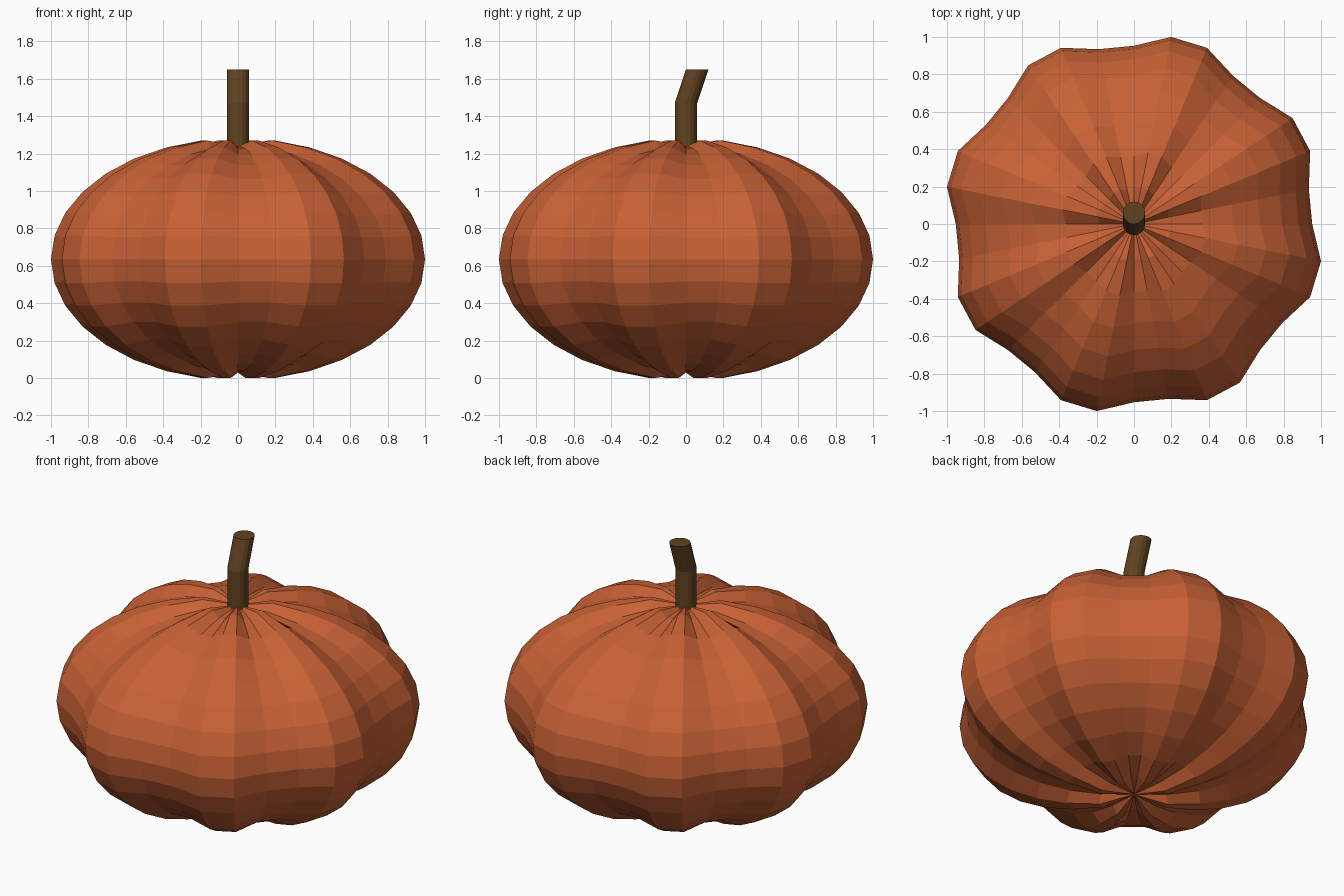
import bpy, bmesh, math

if "Cube" in bpy.data.objects:
    bpy.data.objects.remove(bpy.data.objects["Cube"])


def finish(bm, name, color):
    """Turn a bmesh into a flat-shaded, coloured object."""
    bmesh.ops.recalc_face_normals(bm, faces=bm.faces)
    mesh = bpy.data.meshes.new(name)
    bm.to_mesh(mesh)
    bm.free()
    mat = bpy.data.materials.new(name + "_color")
    mat.diffuse_color = color
    mat.use_nodes = True
    mat.node_tree.nodes["Principled BSDF"].inputs["Base Color"].default_value = mat.diffuse_color
    mesh.materials.append(mat)
    obj = bpy.data.objects.new(name, mesh)
    bpy.context.collection.objects.link(obj)
    return obj


# Pumpkin body: squashed 32 x 16 sphere, eight lobes pushed out from the centre
HIGH, LOW, SQUASH, MID_Z = 1.0195, 0.953, 0.635, 0.635
SEGMENTS, RINGS = 32, 16
bm = bmesh.new()


def body_point(ring, seg):
    lat = math.pi * ring / RINGS
    ang = 2 * math.pi * seg / SEGMENTS
    # two raised columns, then two sunken columns
    s = HIGH if seg % 4 in (2, 3) and 0 < ring < RINGS else LOW
    return (s * math.sin(lat) * math.cos(ang),
            s * math.sin(lat) * math.sin(ang),
            MID_Z - s * SQUASH * math.cos(lat))


bottom = bm.verts.new(body_point(0, 0))
rings = [[bm.verts.new(body_point(r, s)) for s in range(SEGMENTS)]
         for r in range(1, RINGS)]
top = bm.verts.new(body_point(RINGS, 0))
for i in range(SEGMENTS):
    j = (i + 1) % SEGMENTS
    bm.faces.new((bottom, rings[0][j], rings[0][i]))
    for a, b in zip(rings, rings[1:]):
        bm.faces.new((a[i], a[j], b[j], b[i]))
    bm.faces.new((rings[-1][i], rings[-1][j], top))
finish(bm, "pumpkin_body", (0.58, 0.12, 0.036, 1))

# Stem: upright tube that leans back at its upper half
bm = bmesh.new()
SIDES, RADIUS = 16, 0.06
path = [(0, 1.2), (0, 1.47), (0.06, 1.65)]
loops = [[bm.verts.new((RADIUS * math.cos(2 * math.pi * k / SIDES),
                        y + RADIUS * math.sin(2 * math.pi * k / SIDES), z))
          for k in range(SIDES)] for y, z in path]
for a, b in zip(loops, loops[1:]):
    for i in range(SIDES):
        j = (i + 1) % SIDES
        bm.faces.new((a[i], a[j], b[j], b[i]))
bm.faces.new(loops[0][::-1])
bm.faces.new(loops[-1])
finish(bm, "stem", (0.12, 0.055, 0.015, 1))
